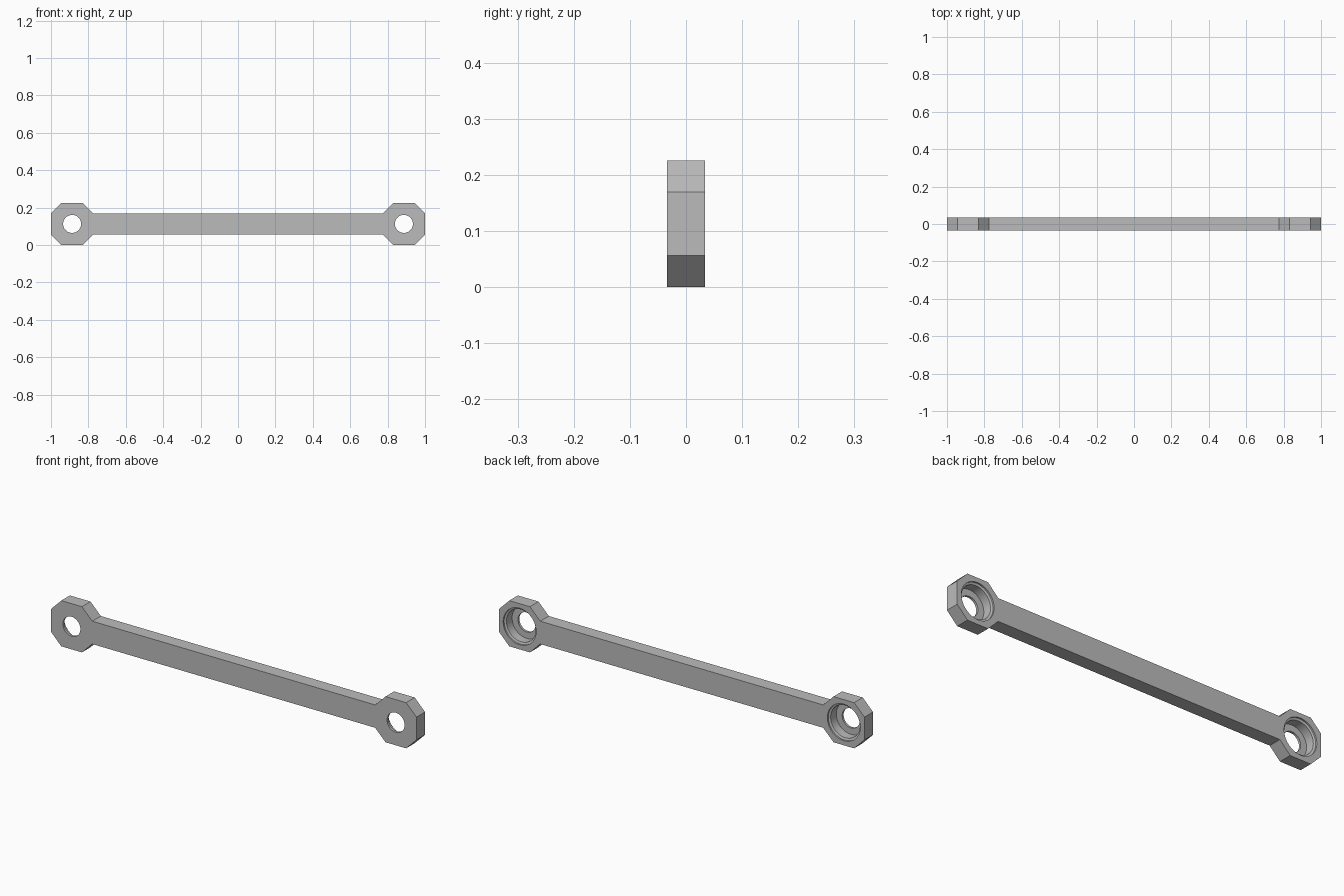
import bpy
import bmesh
import math

cube = bpy.data.objects.get("Cube")
if cube:
    bpy.data.objects.remove(cube)

HALF_DEPTH = 0.0335
EYE_R = 0.113          # octagon half-width, also the centre height
EYE_X = 1 - EYE_R
FLAT = EYE_R * 0.5     # half-length of the octagon's straight edges
SEGMENTS = 64

grey = bpy.data.materials.new("light grey")
grey.use_nodes = True
grey.diffuse_color = (0.5, 0.5, 0.5, 1)
grey.node_tree.nodes["Principled BSDF"].inputs["Base Color"].default_value = (0.5, 0.5, 0.5, 1)


def make_object(name, bm):
    bmesh.ops.recalc_face_normals(bm, faces=bm.faces[:])
    mesh = bpy.data.meshes.new(name)
    bm.to_mesh(mesh)
    bm.free()
    mesh.materials.append(grey)
    obj = bpy.data.objects.new(name, mesh)
    bpy.context.collection.objects.link(obj)
    return obj


# Rod with an octagonal eye at each end: quarter outline mirrored around
quarter = [(EYE_X - EYE_R, FLAT), (EYE_X - FLAT, EYE_R),
           (EYE_X + FLAT, EYE_R), (EYE_X + EYE_R, FLAT)]
right_half = quarter + [(x, -z) for x, z in reversed(quarter)]
outline = right_half + [(-x, -z) for x, z in right_half]
bm = bmesh.new()
face = bm.faces.new([bm.verts.new((x, -HALF_DEPTH, z + EYE_R)) for x, z in outline])
extruded = bmesh.ops.extrude_face_region(bm, geom=[face])["geom"]
bmesh.ops.translate(bm, vec=(0, 2 * HALF_DEPTH, 0),
                    verts=[v for v in extruded if isinstance(v, bmesh.types.BMVert)])
rod = make_object("connecting_rod", bm)

# Stepped bore: through hole, bearing pocket, wider shallow lip at the back
bore_profile = [(0.048, -0.06), (0.048, -0.022), (0.080, -0.022),
                (0.080, 0.022), (0.090, 0.026), (0.090, 0.06)]


def make_bore(name, cx):
    bm = bmesh.new()
    rings = []
    for r, y in bore_profile:
        angles = [math.tau * i / SEGMENTS for i in range(SEGMENTS)]
        rings.append([bm.verts.new((cx + r * math.cos(a), y, EYE_R + r * math.sin(a)))
                      for a in angles])
    for a, b in zip(rings, rings[1:]):
        for i in range(SEGMENTS):
            j = (i + 1) % SEGMENTS
            bm.faces.new((a[i], a[j], b[j], b[i]))
    bm.faces.new(rings[0])
    bm.faces.new(rings[-1])
    return make_object(name, bm)


# Cut both bores and remove the cutters
bpy.ops.object.select_all(action='DESELECT')
rod.select_set(True)
bpy.context.view_layer.objects.active = rod
for side, cx in (("left", EYE_X), ("right", -EYE_X)):
    cutter = make_bore(side + "_bore_cutter", cx)
    cutter.hide_render = True
    mod = rod.modifiers.new(side + " bore", 'BOOLEAN')
    mod.operation = 'DIFFERENCE'
    mod.solver = 'EXACT'
    mod.object = cutter
    bpy.ops.object.modifier_apply(modifier=mod.name)
    bpy.data.objects.remove(cutter)

bpy.ops.object.shade_smooth_by_angle(angle=math.radians(20))
